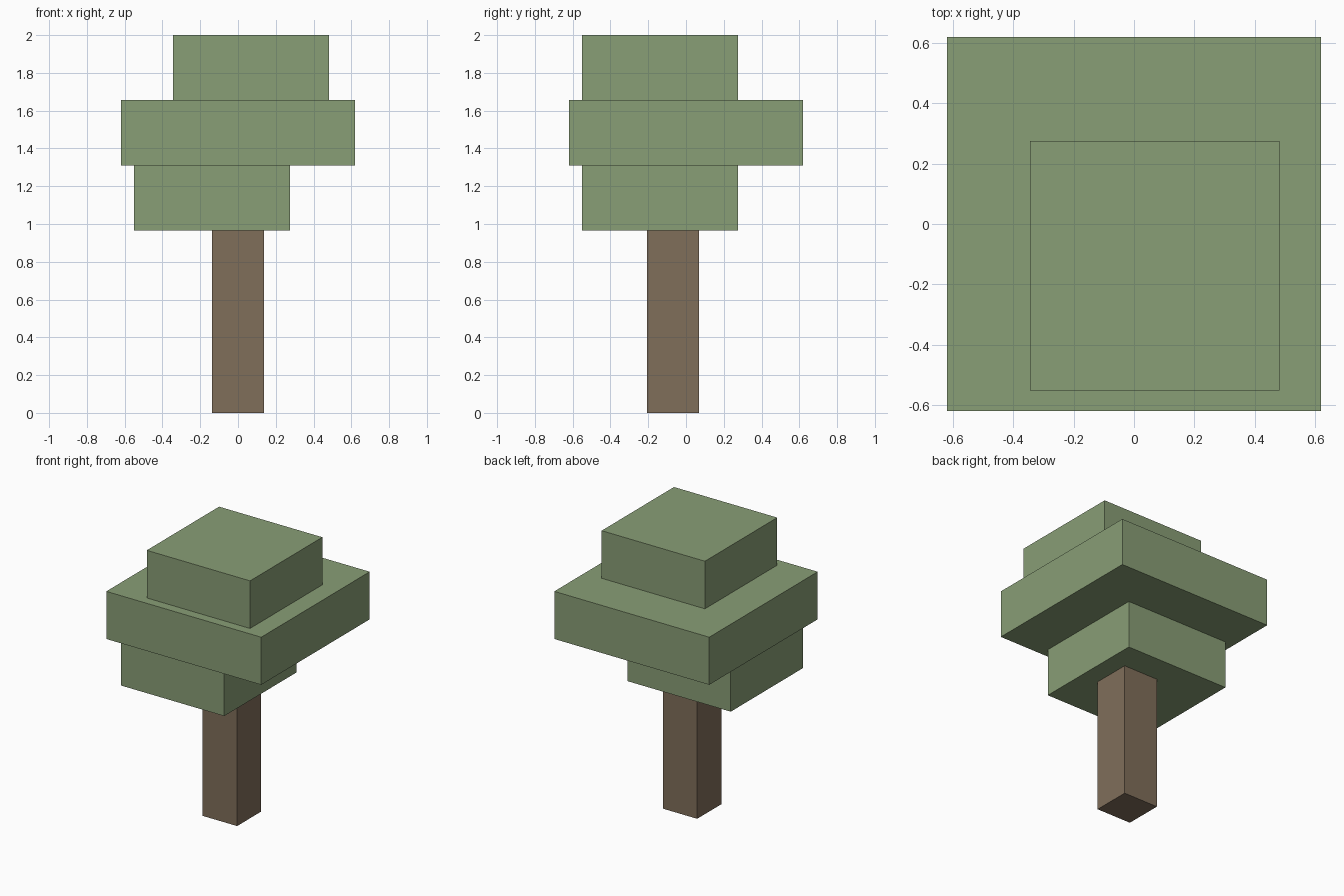
import bpy
from mathutils import Vector

if "Cube" in bpy.data.objects:
    bpy.data.objects.remove(bpy.data.objects["Cube"], do_unlink=True)

UNIT = 2 / 29  # the tree is 29 blocks tall


def material(name, rgb):
    mat = bpy.data.materials.new(name)
    mat.use_nodes = True
    color = (*rgb, 1)
    mat.diffuse_color = color
    mat.node_tree.nodes["Principled BSDF"].inputs["Base Color"].default_value = color
    return mat


def box(name, low, high, mat):
    """Add a box between two corners given in blocks."""
    low, high = Vector(low) * UNIT, Vector(high) * UNIT
    bpy.ops.mesh.primitive_cube_add(size=1, location=(low + high) / 2)
    obj = bpy.context.object
    obj.name = name
    obj.scale = high - low
    bpy.ops.object.transform_apply(location=False, rotation=False, scale=True)
    obj.data.materials.append(mat)
    return obj


bark = material("bark brown", (0.216, 0.156, 0.102))
leaf = material("leaf green", (0.25, 0.342, 0.181))

# Trunk
box("trunk", (-2, -3, 0), (2, 1, 14), bark)

# Stacked, offset slabs of foliage
box("lower_foliage", (-8, -8, 14), (4, 4, 19), leaf)
box("middle_foliage", (-9, -9, 19), (9, 9, 24), leaf)
box("upper_foliage", (-5, -8, 24), (7, 4, 29), leaf)
